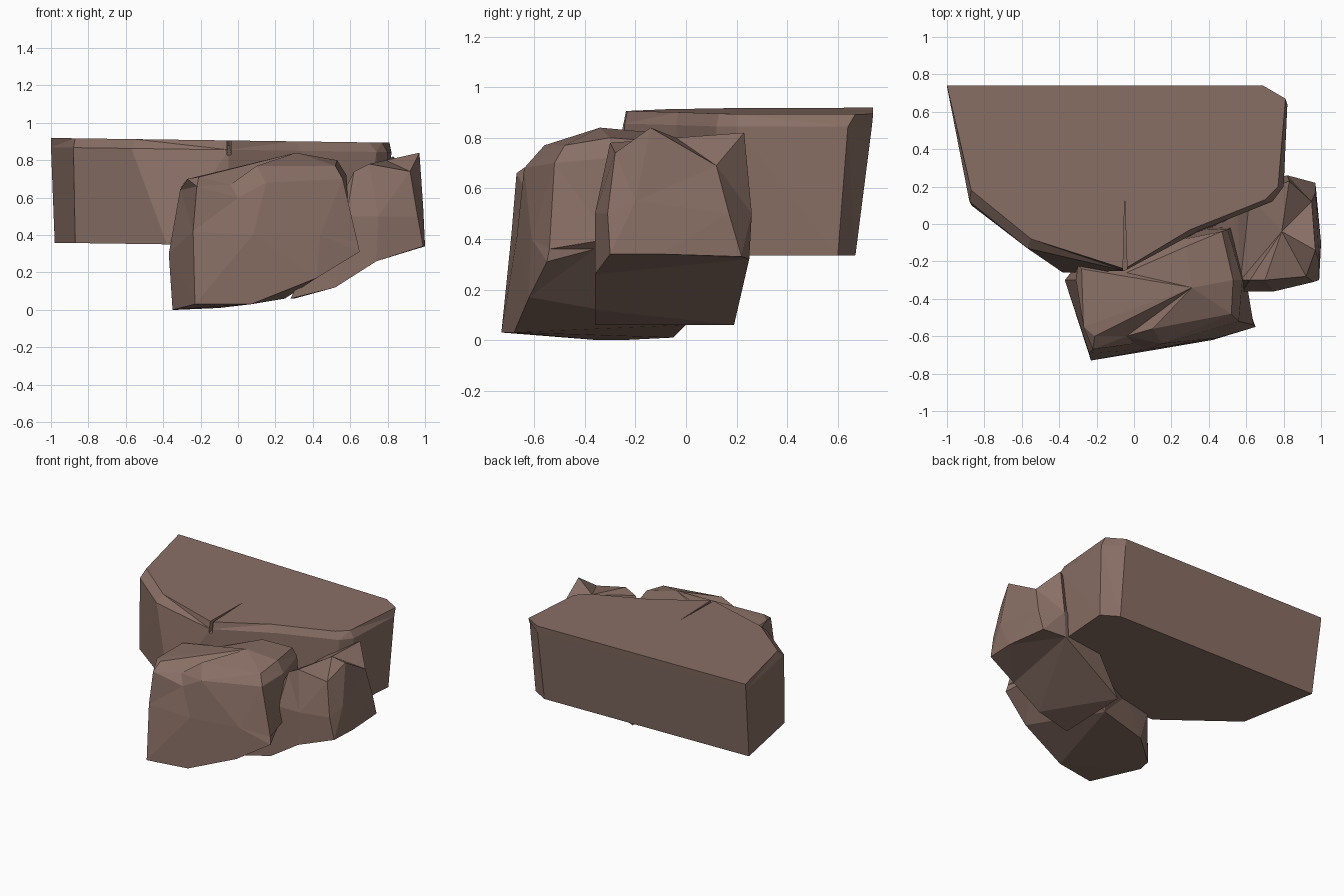
import bpy
import bmesh
from mathutils import Vector

default_cube = bpy.data.objects.get("Cube")
if default_cube:
    bpy.data.objects.remove(default_cube, do_unlink=True)

# Single brown stone colour
stone = bpy.data.materials.new("brown_stone")
stone.use_nodes = True
stone_colour = (0.25, 0.16, 0.13, 1)
stone.diffuse_color = stone_colour
shader = stone.node_tree.nodes["Principled BSDF"]
shader.inputs["Base Color"].default_value = stone_colour
shader.inputs["Roughness"].default_value = 0.9


def loft_rock(name, rings, crown=None):
    """Stack outlines into a faceted rock, closed by a base and a crown."""
    bm = bmesh.new()
    layers = [[bm.verts.new(Vector(point)) for point in ring] for ring in rings]
    count = len(layers[0])
    for lower, upper in zip(layers, layers[1:]):
        for i in range(count):
            j = (i + 1) % count
            bm.faces.new((lower[i], lower[j], upper[j], upper[i]))
    bm.faces.new(list(reversed(layers[0])))
    if crown:
        peak = bm.verts.new(Vector(crown))
        for i in range(count):
            bm.faces.new((layers[-1][i], layers[-1][(i + 1) % count], peak))
    else:
        bm.faces.new(layers[-1])
    bmesh.ops.triangulate(bm, faces=bm.faces[:])
    bmesh.ops.recalc_face_normals(bm, faces=bm.faces[:])
    mesh = bpy.data.meshes.new(name)
    bm.to_mesh(mesh)
    bm.free()
    mesh.materials.append(stone)
    rock = bpy.data.objects.new(name, mesh)
    bpy.context.scene.collection.objects.link(rock)
    return rock


def at_height(outline, height, tilt=0.014):
    """Lift a plan outline to a height that falls slightly towards +x."""
    return [(x, y, height - tilt * x) for x, y in outline]


# Wide slab: leaning walls with a chipped upper edge
slab_base = [(-.98, .67), (-.87, .1), (-.38, -.26), (-.05, -.25), (.34, -.05),
             (.68, .1), (.77, .2), (.8, .6), (.68, .67)]
slab_shoulder = [(-1, .735), (-.88, .12), (-.57, -.13), (-.05, -.25), (.34, -.04),
                 (.74, .12), (.8, .2), (.82, .64), (.69, .735)]
slab_top = [(-1, .74), (-.87, .18), (-.55, -.08), (-.05, -.24), (.3, -.03),
            (.7, .13), (.77, .2), (.81, .67), (.69, .74)]
slab = loft_rock("wide_slab", [
    at_height(slab_base, .345),
    at_height(slab_shoulder, .855),
    at_height(slab_top, .905),
])

# Narrow crack running back from the front edge of the slab
crack_floor = [(-.06, -.3, .82), (-.035, -.3, .82), (-.05, .14, .89)]
crack_cutter = loft_rock("crack_cutter", [
    crack_floor,
    [(x, y, 1) for x, y, z in crack_floor],
])
crack_cutter.hide_render = True
crack = slab.modifiers.new("crack", "BOOLEAN")
crack.operation = "DIFFERENCE"
crack.solver = "EXACT"
crack.object = crack_cutter
bpy.context.view_layer.objects.active = slab
bpy.ops.object.modifier_apply(modifier=crack.name)
bpy.data.objects.remove(crack_cutter, do_unlink=True)

# Front boulder: broad face, underside rising to the side, uneven crest
front_base = [(-.33, -.25, 0), (-.35, -.35, 0), (-.23, -.73, .03), (.07, -.68, .03),
              (.42, -.62, .17), (.65, -.55, .31), (.58, -.36, .36), (.5, -.02, .3),
              (.25, 0, .06), (-.1, -.05, .01)]
front_waist = [(-.31, -.23, .35), (-.37, -.3, .3), (-.24, -.69, .42), (.08, -.67, .4),
               (.44, -.61, .4), (.64, -.54, .36), (.6, -.3, .4), (.52, -.02, .4),
               (.25, -.02, .4), (-.1, -.2, .4)]
front_shoulder = [(-.3, -.22, .66), (-.31, -.3, .64), (-.22, -.67, .66), (0, -.64, .6),
                  (.15, -.64, .68), (.56, -.52, .7), (.58, -.3, .72), (.5, -.03, .72),
                  (.27, -.08, .76), (-.05, -.23, .68)]
front_crest = [(-.28, -.24, .69), (-.27, -.55, .7), (-.21, -.6, .71), (-.04, -.6, .67),
               (.1, -.56, .77), (.52, -.48, .77), (.53, -.3, .8), (.47, -.04, .78),
               (.28, -.12, .82), (-.04, -.26, .72)]
loft_rock("front_boulder",
          [front_base, front_waist, front_shoulder, front_crest],
          crown=(.31, -.34, .84))

# Side boulder: sloping underside tucked beneath its neighbours
side_base = [(.3, .19, .06), (.28, -.36, .06), (.52, -.36, .12), (.74, -.36, .26),
             (.99, -.3, .34), (1, -.1, .34), (.97, .22, .33), (.8, .25, .32)]
side_waist = [(.55, .2, .5), (.5, -.35, .5), (.58, -.36, .5), (.75, -.36, .5),
              (.96, -.31, .5), (.99, -.2, .55), (.97, .17, .5), (.82, .26, .5)]
side_crest = [(.62, .15, .7), (.57, -.3, .64), (.62, -.3, .74), (.7, -.3, .78),
              (.92, -.28, .74), (.97, -.14, .84), (.95, .12, .69), (.83, .23, .82)]
loft_rock("side_boulder",
          [side_base, side_waist, side_crest],
          crown=(.79, -.04, .8))
